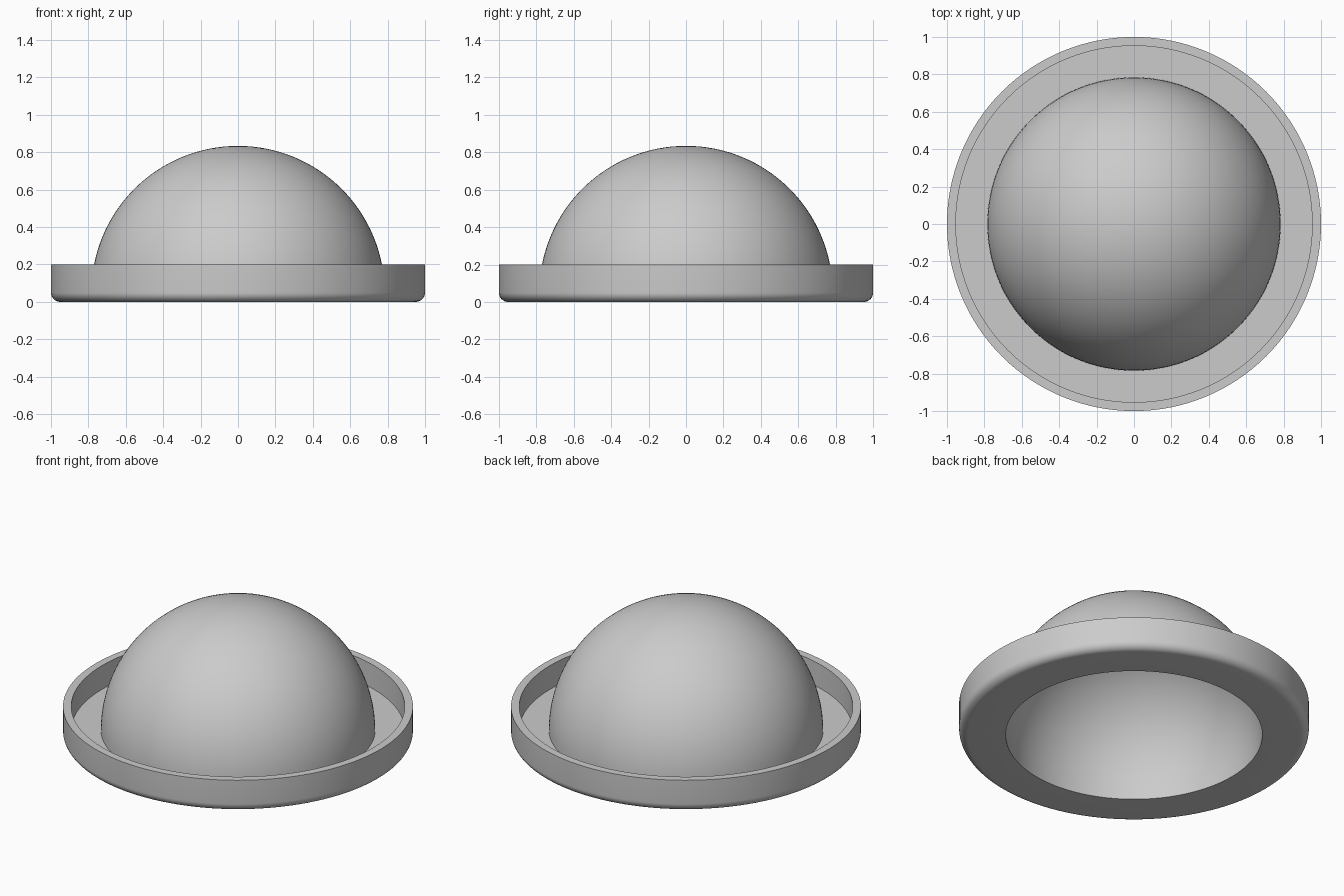
import bpy
import bmesh
from math import sin, cos, pi, radians

if "Cube" in bpy.data.objects:
    bpy.data.objects.remove(bpy.data.objects["Cube"], do_unlink=True)

grey = bpy.data.materials.new("neutral grey")
grey.use_nodes = True
colour = (0.6, 0.6, 0.6, 1)
grey.diffuse_color = colour
grey.node_tree.nodes["Principled BSDF"].inputs["Base Color"].default_value = colour

WALL = 0.05          # shell thickness, also the floor height
RIM_TOP = 0.2
OUTER, INNER = 0.784, 0.733


def arc(cx, cz, r, start, end, steps):
    """Points along a circular arc in the profile plane, angles in degrees."""
    angles = [radians(start + (end - start) * i / steps) for i in range(steps + 1)]
    return [(cx + r * cos(a), cz + r * sin(a)) for a in angles]


def lathe(name, profile, segments=128):
    """Spin a radius/height profile around the z axis."""
    bm = bmesh.new()
    verts = [bm.verts.new((max(r, 0), 0, z)) for r, z in profile]
    edges = [bm.edges.new(pair) for pair in zip(verts, verts[1:])]
    bmesh.ops.spin(bm, geom=verts + edges, cent=(0, 0, 0), axis=(0, 0, 1),
                   angle=2 * pi, steps=segments, use_duplicate=False)
    bmesh.ops.remove_doubles(bm, verts=bm.verts, dist=0.0001)
    bmesh.ops.recalc_face_normals(bm, faces=bm.faces)
    mesh = bpy.data.meshes.new(name)
    bm.to_mesh(mesh)
    bm.free()
    mesh.materials.append(grey)
    obj = bpy.data.objects.new(name, mesh)
    bpy.context.collection.objects.link(obj)
    bpy.ops.object.select_all(action="DESELECT")
    obj.select_set(True)
    bpy.context.view_layer.objects.active = obj
    bpy.ops.object.shade_smooth_by_angle(angle=radians(35))
    return obj


# One hollow shell: inside of dome, underside, rounded edge, rim, floor, outside of dome
profile = arc(0, WALL, INNER, 90, 0, 32)
profile += [(INNER, 0)]
profile += arc(1 - WALL, WALL, WALL, -90, 0, 8)
profile += [(1, RIM_TOP), (0.953, RIM_TOP), (0.953, WALL)]
profile += arc(0, WALL, OUTER, 0, 90, 32)
lathe("domed_hat_shell", profile)
